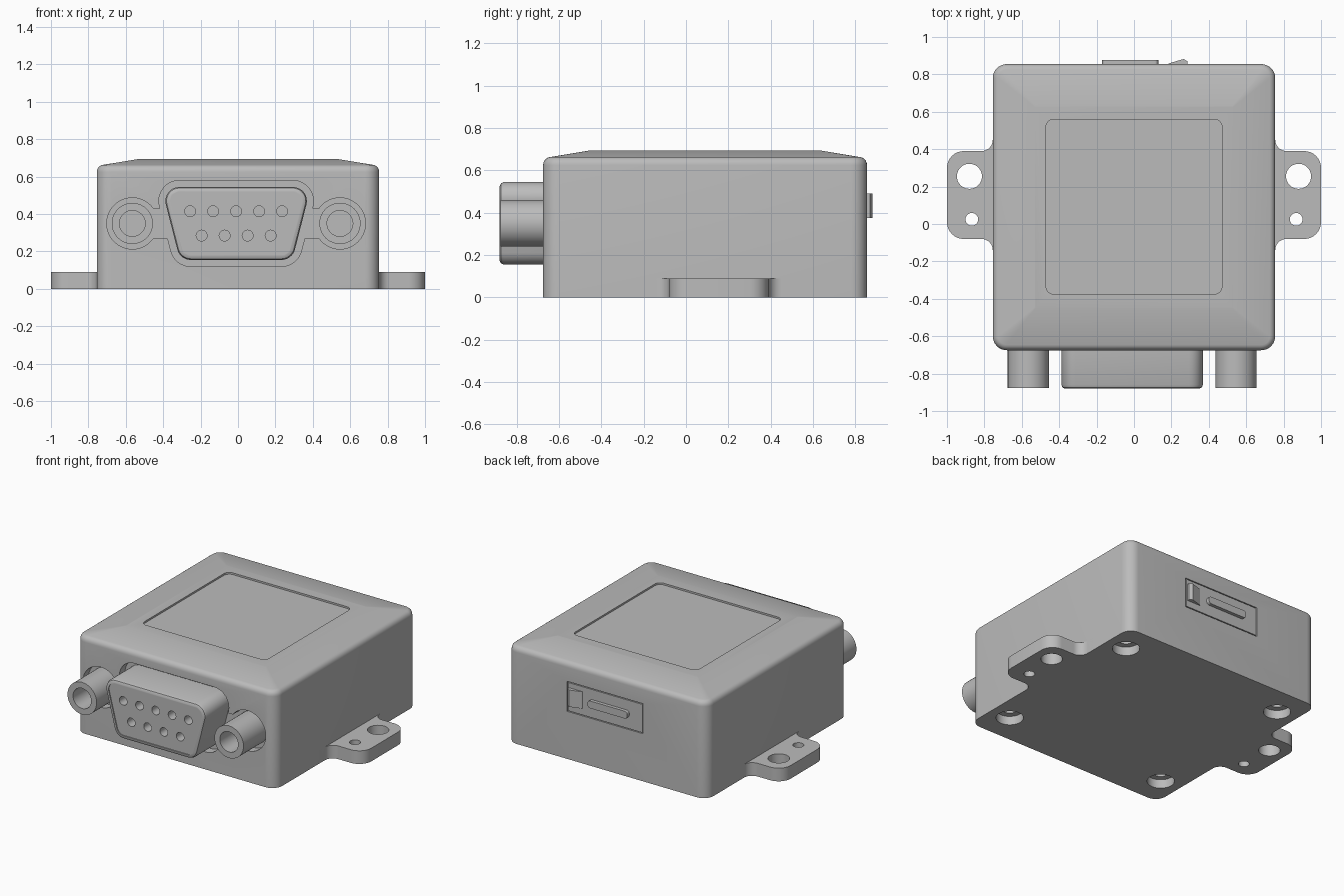
import bpy, bmesh, math
from mathutils import Vector

cube = bpy.data.objects.get("Cube")
if cube:
    bpy.data.objects.remove(cube, do_unlink=True)

grey = bpy.data.materials.new("light grey plastic")
grey.use_nodes = True
COLOUR = (0.5, 0.5, 0.5, 1)
grey.diffuse_color = COLOUR
grey.node_tree.nodes["Principled BSDF"].inputs["Base Color"].default_value = COLOUR


def rounded(corners, segs=8):
    """Outline with each (x, y, radius) corner filleted."""
    out = []
    n = len(corners)
    for i, (x, y, r) in enumerate(corners):
        p = Vector((x, y))
        if r == 0:
            out.append(p)
            continue
        a = (Vector(corners[i - 1][:2]) - p).normalized()
        b = (Vector(corners[(i + 1) % n][:2]) - p).normalized()
        half = a.angle(b) / 2
        mid = p + (a + b).normalized() * (r / math.sin(half))
        start = p + a * (r / math.tan(half)) - mid
        end = p + b * (r / math.tan(half)) - mid
        sweep = start.angle_signed(end)
        for k in range(segs + 1):
            t = -sweep * k / segs
            c, s = math.cos(t), math.sin(t)
            out.append(mid + Vector((start.x * c - start.y * s, start.x * s + start.y * c)))
    return out


def rect(x0, x1, y0, y1, r=0):
    return rounded([(x0, y0, r), (x1, y0, r), (x1, y1, r), (x0, y1, r)])


def circle(x, y, r, n=40):
    return [Vector((x + r * math.cos(math.tau * i / n), y + r * math.sin(math.tau * i / n)))
            for i in range(n)]


def loft(name, rings, axis="z"):
    """Solid through (outline, level) rings along z or y."""
    bm = bmesh.new()
    loops = []
    for pts, h in rings:
        loops.append([bm.verts.new((p.x, p.y, h) if axis == "z" else (p.x, h, p.y)) for p in pts])
    n = len(loops[0])
    for lo, hi in zip(loops, loops[1:]):
        for i in range(n):
            bm.faces.new((lo[i], lo[(i + 1) % n], hi[(i + 1) % n], hi[i]))
    bm.faces.new(loops[0])
    bm.faces.new(loops[-1])
    bmesh.ops.recalc_face_normals(bm, faces=bm.faces)
    mesh = bpy.data.meshes.new(name)
    bm.to_mesh(mesh)
    bm.free()
    mesh.materials.append(grey)
    ob = bpy.data.objects.new(name, mesh)
    bpy.context.collection.objects.link(ob)
    return ob


def prism(name, pts, lo, hi, axis="z"):
    return loft(name, [(pts, lo), (pts, hi)], axis)


def activate(ob):
    bpy.ops.object.select_all(action="DESELECT")
    bpy.context.view_layer.objects.active = ob
    ob.select_set(True)


def cut(ob, pts, lo, hi, axis="z"):
    tool = prism("cutter", pts, lo, hi, axis)
    tool.hide_render = True
    mod = ob.modifiers.new("cut", "BOOLEAN")
    mod.operation, mod.solver, mod.object = "DIFFERENCE", "EXACT", tool
    activate(ob)
    bpy.ops.object.modifier_apply(modifier=mod.name)
    bpy.data.objects.remove(tool, do_unlink=True)


def smooth(ob):
    activate(ob)
    bpy.ops.object.shade_smooth_by_angle(angle=math.radians(32))


CX, CZ = -0.01, 0.35      # connector centre
MID = 0.09                # housing centre in y
FRONT, BACK = MID - 0.765, MID + 0.765


def d_shape(g):
    """Rounded trapezoid of the connector, grown by g."""
    top, low, r = 0.40 + 1.28 * g, 0.30 + 0.8 * g, 0.075 + g
    return rounded([(CX - low, CZ - 0.195 - g, r), (CX + low, CZ - 0.195 - g, r),
                    (CX + top, CZ + 0.195 + g, r), (CX - top, CZ + 0.195 + g, r)])


# Housing: straight walls, rounded shoulder, shallow sloped lid
def wall(inset, r):
    w, d = 0.755 - inset, 0.765 - inset
    return rect(-w, w, MID - d, MID + d, r)


rings = [(wall(0, 0.075), 0), (wall(0, 0.075), 0.625)]
for k in range(1, 6):
    a = math.radians(16 * k)
    inset = 0.035 * (1 - math.cos(a))
    rings.append((wall(inset, 0.075 - inset), 0.625 + 0.038 * math.sin(a)))
rings.append((wall(0.225, 0.004), 0.695))
housing = loft("housing", rings)

# Label recess in the lid
cut(housing, rect(-0.47, 0.47, -0.375, 0.56, 0.04), 0.683, 0.8)

# Clearance pocket around the connector and its screw posts
cut(housing, d_shape(0.035), FRONT - 0.1, FRONT + 0.06, "y")
for s in (-1, 1):
    x = CX + s * 0.555
    cut(housing, circle(x, CZ, 0.137), FRONT - 0.1, FRONT + 0.06, "y")
    cut(housing, rect(x - s * 0.2, x - s * 0.07, CZ - 0.08, CZ + 0.08), FRONT - 0.1, FRONT + 0.06, "y")
    cut(housing, circle(x, CZ, 0.069), FRONT, FRONT + 0.3, "y")

# Counterbored screw holes underneath
for x in (-0.61, 0.61):
    for y in (MID - 0.56, MID + 0.56):
        cut(housing, circle(x, y, 0.085), -0.1, 0.06)
        cut(housing, circle(x, y, 0.045), 0.03, 0.25)

# Seat for the rear port cover
cut(housing, rect(-0.275, 0.30, 0.325, 0.53), BACK - 0.02, BACK + 0.1, "y")
smooth(housing)

# Mounting tabs with two holes each
for s, side in ((1, "left"), (-1, "right")):
    corners = [(0.72, -0.2, 0), (0.755, -0.2, 0), (0.755, -0.08, 0.06), (1, -0.08, 0.09),
               (1, 0.39, 0.09), (0.755, 0.39, 0.06), (0.755, 0.5, 0), (0.72, 0.5, 0)]
    outline = [Vector((p.x * s, p.y)) for p in rounded(corners)]
    tab = prism("mounting_tab_" + side, outline, 0, 0.09)
    cut(tab, circle(s * 0.88, 0.255, 0.067), -0.1, 0.2)
    cut(tab, circle(s * 0.867, 0.025, 0.034), -0.1, 0.2)
    smooth(tab)

# Connector shell with rounded lip, inset face and nine sockets
shell = loft("connector_shell", [(d_shape(0), FRONT + 0.07), (d_shape(0), -0.86),
                                 (d_shape(-0.006), -0.874), (d_shape(-0.018), -0.88)], "y")
cut(shell, d_shape(-0.026), -0.95, -0.874, "y")
for count, z in ((5, CZ + 0.065), (4, CZ - 0.065)):
    for i in range(count):
        x = CX + (i - (count - 1) / 2) * 0.123
        cut(shell, circle(x, z, 0.029, 24), -0.95, -0.79, "y")
smooth(shell)

# Hollow screw posts
for s, side in ((1, "left"), (-1, "right")):
    x = CX + s * 0.555
    post = prism("screw_post_" + side, circle(x, CZ, 0.11), FRONT + 0.07, -0.876, "y")
    cut(post, circle(x, CZ, 0.069), -1, -0.3, "y")
    smooth(post)

# Rear port cover with a plain grip rib and a pull lip
prism("port_cover", rect(-0.269, 0.294, 0.331, 0.524), BACK - 0.025, BACK, "y")
prism("cover_grip", rect(-0.17, 0.13, 0.405, 0.455, 0.02), BACK - 0.01, 0.878, "y")
lip = [Vector(p) for p in ((0.17, 0.845), (0.285, 0.845), (0.285, 0.87), (0.265, 0.882), (0.19, 0.86))]
prism("cover_pull_lip", lip, 0.375, 0.49)
